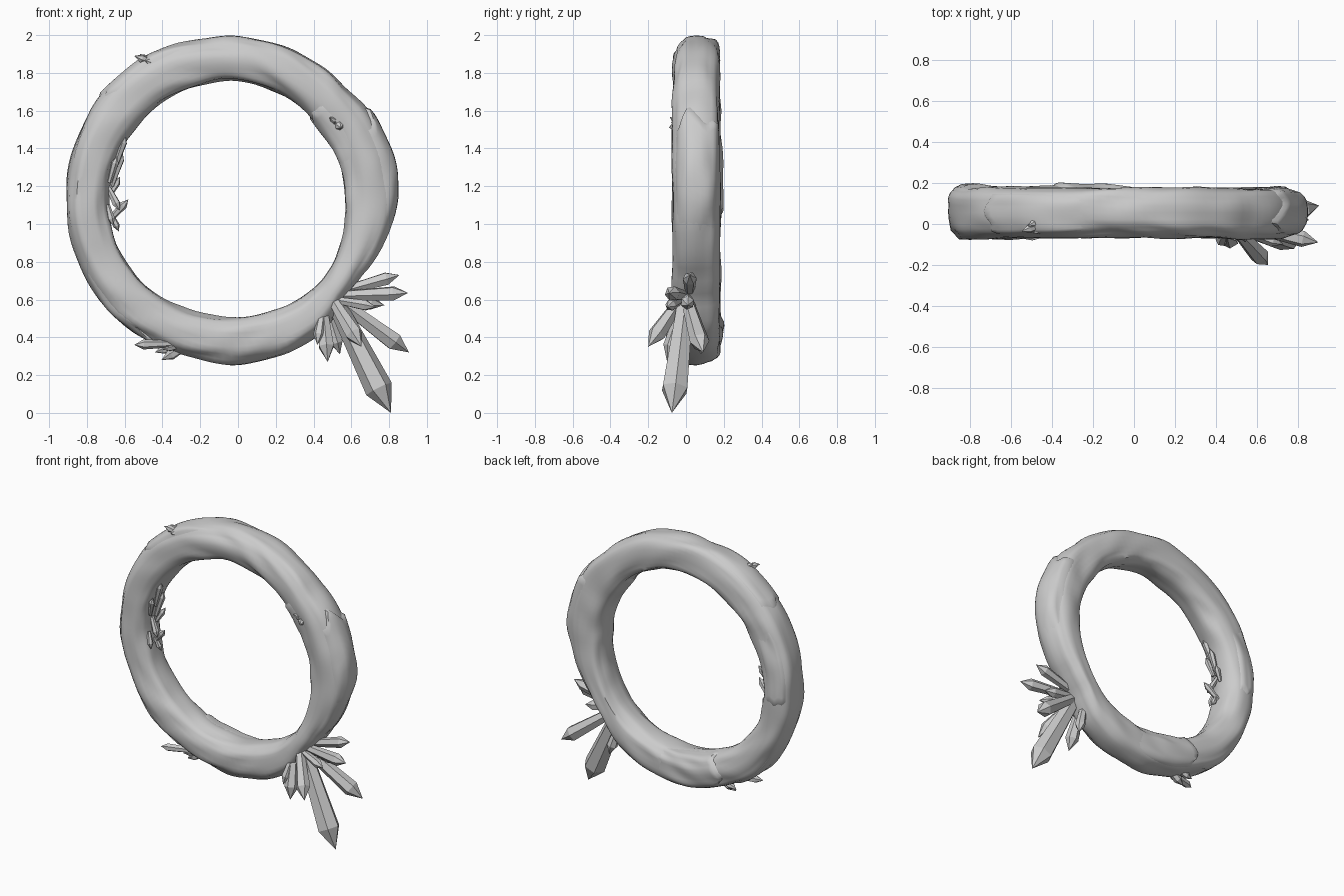
import bpy, bmesh, math, random
from mathutils import Vector, noise

if "Cube" in bpy.data.objects:
    bpy.data.objects.remove(bpy.data.objects["Cube"])

random.seed(4)
CX, CY, CZ = -0.035, 0.055, 1.13

# Ring outline: angle (deg), inner radius, outer radius
PROFILE = [(0, .60, .868), (12, .60, .868), (28, .605, .868), (45, .605, .848), (65, .615, .862),
           (90, .63, .868), (120, .63, .882), (148, .635, .888), (165, .645, .88), (180, .65, .874),
           (200, .65, .87), (225, .64, .88), (240, .63, .862), (255, .62, .868), (270, .62, .868),
           (290, .625, .865), (305, .64, .855), (318, .645, .80), (330, .635, .80),
           (343, .62, .835), (360, .60, .868)]


def radii(deg):
    deg %= 360
    for (a, i0, o0), (b, i1, o1) in zip(PROFILE, PROFILE[1:]):
        if a <= deg <= b:
            t = (deg - a) / (b - a)
            return i0 + (i1 - i0) * t, o0 + (o1 - o0) * t


def bump(x, centre, width):
    d = (x - centre + 180) % 360 - 180
    return math.exp(-(d / width) ** 2)


def ring_point(deg, phi, grow=0.0):
    """Point on the weathered tube; phi 0 = outside, 90 = back, 180 = hole, 270 = front."""
    ri, ro = radii(deg)
    c, s = math.cos(math.radians(phi)), math.sin(math.radians(phi))
    e = 2 / 2.6
    u = math.copysign(abs(c) ** e, c)
    v = math.copysign(abs(s) ** e, s)
    a = math.radians(deg)
    q = Vector((math.cos(a) * 2.6 + c * .9, s * .9, math.sin(a) * 2.6))
    ridge = noise.noise(Vector((math.cos(a) * 1.3 + c * 2.2, s * 2.2, math.sin(a) * 1.3)))
    w = 1 + .09 * noise.noise(q * 1.6) + .10 * ridge + grow / .125
    w -= .13 * bump(deg, 90, 30) * bump(phi, 315, 30)   # worn front edge at the top
    w += .07 * bump(deg, 170, 22)                       # swollen left side
    r = (ri + ro) / 2 + (ro - ri) / 2 * u * (w - .07 * bump(deg, 170, 22))
    return Vector((CX + r * math.cos(a), CY + .124 * v * w, CZ + r * math.sin(a)))


def make(name, bm, smooth=True):
    bmesh.ops.recalc_face_normals(bm, faces=bm.faces)
    me = bpy.data.meshes.new(name)
    bm.to_mesh(me)
    bm.free()
    ob = bpy.data.objects.new(name, me)
    bpy.context.collection.objects.link(ob)
    if smooth:
        bpy.ops.object.select_all(action='DESELECT')
        ob.select_set(True)
        bpy.context.view_layer.objects.active = ob
        bpy.ops.object.shade_smooth_by_angle(angle=math.radians(50))


# Stone ring
bm = bmesh.new()
N, M = 120, 32
g = [[bm.verts.new(ring_point(360 * i / N, 360 * j / M)) for j in range(M)] for i in range(N)]
for i in range(N):
    for j in range(M):
        k, l = (i + 1) % N, (j + 1) % M
        bm.faces.new((g[i][j], g[k][j], g[k][l], g[i][l]))
make("stone_ring", bm)


# Raised stone plates: one broken end, the other end and both sides sink into the ring
def plate(name, a0, a1, p0, p1, grow):
    bm = bmesh.new()
    n, m = max(10, int(abs(a1 - a0) / 2.5)), 20
    rows = []
    for i in range(n + 1):
        t = i / n
        row = []
        for j in range(m + 1):
            s = j / m
            side = min(1, 4 * s, 4 * (1 - s))
            lift = -.012 if i == 0 else -.006 + (grow + .006) * side * min(1, 2 * (1 - t))
            wob = 7 * noise.noise(Vector((s * 4, a0, p0))) * (1 - t)
            row.append(bm.verts.new(ring_point(a0 + (a1 - a0) * t + wob, p0 + (p1 - p0) * s, lift)))
        rows.append(row)
    for i in range(n):
        for j in range(m):
            bm.faces.new((rows[i][j], rows[i + 1][j], rows[i + 1][j + 1], rows[i][j + 1]))
    make(name, bm)


for k, spec in enumerate([(31, -16, -70, 80, .014), (186, 145, 40, 110, .010), (242, 285, 30, 180, .016),
                          (240, 198, -60, 50, .008), (142, 95, -70, 50, .008), (48, 12, 150, 270, .010)]):
    plate(f"stone_plate_{k + 1}", *spec)


# Six-sided crystals: narrow root, wide shoulder, pointed tip
def crystal(bm, base, tip, rad):
    base, tip = Vector(base), Vector(tip)
    d = tip - base
    rot = d.to_track_quat('Z', 'Y')
    spin = random.uniform(0, 1)
    shoulder = max(.6, 1 - 1.9 * rad / d.length)
    loops = []
    for t, f in ((0, .6), (shoulder, 1)):
        loops.append([bm.verts.new(base + d * t + rot @ Vector((
            rad * f * math.cos(spin + i * math.pi / 3), rad * f * math.sin(spin + i * math.pi / 3), 0)))
            for i in range(6)])
    top = bm.verts.new(tip)
    bm.faces.new(loops[0])
    for i in range(6):
        j = (i + 1) % 6
        bm.faces.new((loops[0][i], loops[0][j], loops[1][j], loops[1][i]))
        bm.faces.new((loops[1][i], loops[1][j], top))


def cluster(name, items):
    bm = bmesh.new()
    for it in items:
        crystal(bm, *it)
    make(name, bm, smooth=False)


root = (.50, 0, .62)
cluster("large_crystal_cluster", [
    (root, (.81, -.075, 0), .075), (root, (.905, .09, .32), .052), ((.5, -.03, .6), (.655, -.2, .35), .047),
    (root, (.90, -.09, .635), .04), ((.5, .02, .63), (.855, .02, .73), .037),
    (root, (.775, .01, .57), .037), ((.5, -.02, .6), (.73, -.1, .56), .03),
    ((.45, -.02, .55), (.475, -.1, .27), .045), ((.45, -.03, .55), (.42, -.1, .36), .03),
    ((.47, .05, .55), (.54, .08, .31), .035)])

cluster("lower_crystal_cluster", [
    ((-.26, .0, .37), (-.55, -.07, .36), .026), ((-.25, .03, .37), (-.405, .02, .28), .03),
    ((-.27, .05, .38), (-.44, .07, .32), .025), ((-.25, .0, .38), (-.40, -.03, .335), .022)])

cluster("inner_crystal_cluster", [
    ((-.66, .03, 1.28), (-.595, .0, 1.47), .022), ((-.67, .05, 1.2), (-.61, .05, 1.38), .022),
    ((-.68, .0, 1.22), (-.64, -.03, 1.36), .02), ((-.69, .03, 1.2), (-.625, .0, 1.07), .022),
    ((-.68, .05, 1.02), (-.58, .02, 1.13), .022), ((-.69, .0, 1.1), (-.66, -.02, .99), .02),
    ((-.68, .07, 1.15), (-.625, .09, 1.25), .02), ((-.67, .04, 1.05), (-.63, .05, .96), .018)])

cluster("upper_crystals", [
    ((-.44, .0, 1.85), (-.55, -.035, 1.89), .022), ((-.45, .02, 1.85), (-.52, -.01, 1.90), .018),
    ((-.45, -.01, 1.85), (-.49, -.05, 1.865), .02)])

cluster("side_crystals", [
    ((.53, -.02, 1.53), (.485, -.085, 1.565), .02), ((.53, -.02, 1.53), (.545, -.09, 1.51), .026),
    ((.52, -.01, 1.53), (.51, -.08, 1.54), .02)])
